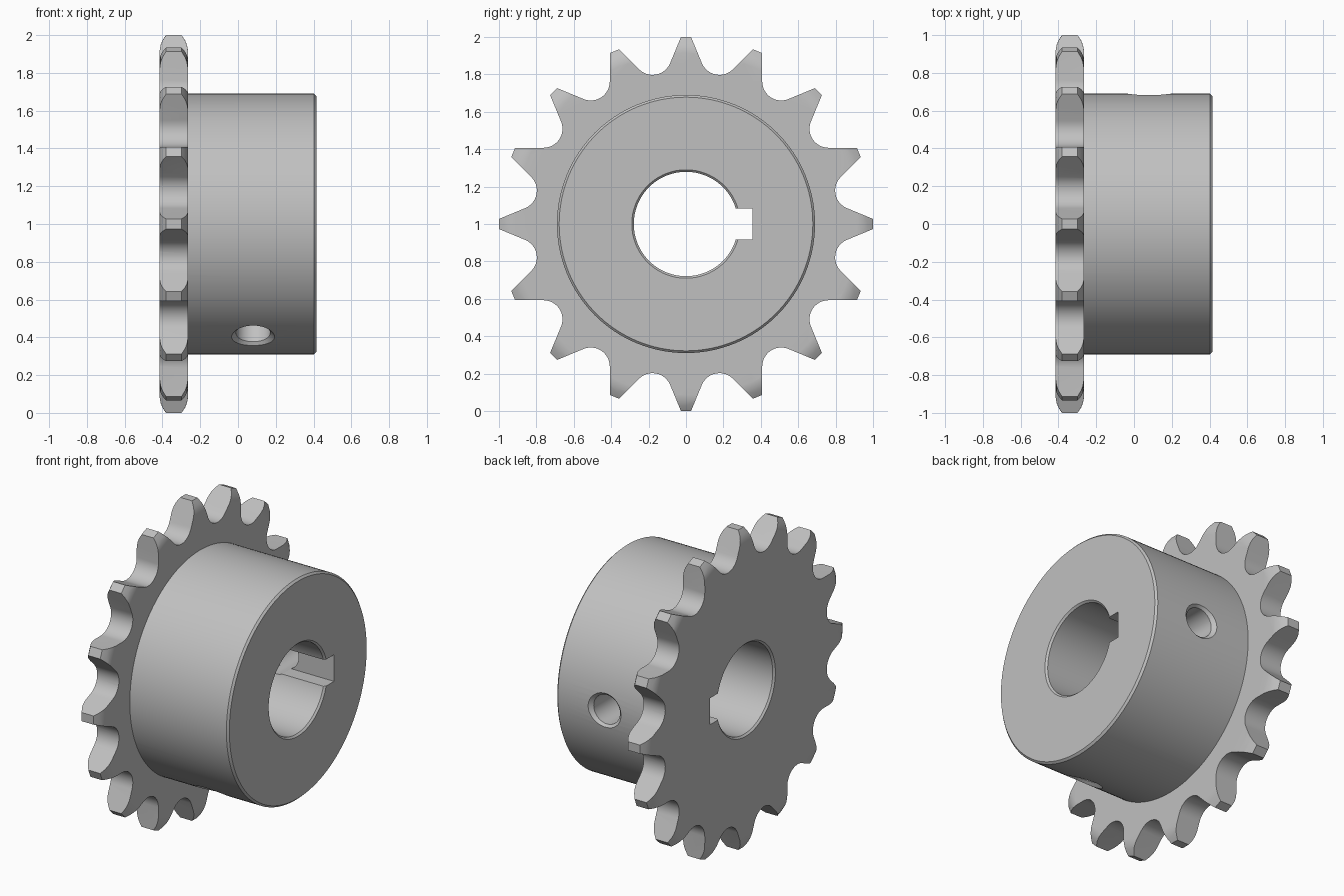
import bpy, bmesh
from math import sin, cos, pi, radians
from mathutils import Matrix, Vector

if "Cube" in bpy.data.objects:
    bpy.data.objects.remove(bpy.data.objects["Cube"])

TEETH = 16
X0, X1, X2 = -0.415, -0.265, 0.415   # plate back, plate front, hub end
CENTRE = Matrix.Translation((0, 0, 1))

steel = bpy.data.materials.new("steel grey")
steel.use_nodes = True
grey = (0.53, 0.53, 0.53, 1)
steel.diffuse_color = grey
steel.node_tree.nodes["Principled BSDF"].inputs["Base Color"].default_value = grey


def add_object(name, bm, matrix=Matrix()):
    bmesh.ops.recalc_face_normals(bm, faces=bm.faces)
    bm.transform(CENTRE @ matrix)
    mesh = bpy.data.meshes.new(name)
    bm.to_mesh(mesh)
    bm.free()
    mesh.materials.append(steel)
    obj = bpy.data.objects.new(name, mesh)
    bpy.context.collection.objects.link(obj)
    return obj


def loft(name, rings, matrix=Matrix()):
    """Skin matching closed rings of points and cap both ends."""
    bm = bmesh.new()
    loops = [[bm.verts.new(p) for p in ring] for ring in rings]
    n = len(loops[0])
    for a, b in zip(loops, loops[1:]):
        for i in range(n):
            j = (i + 1) % n
            bm.faces.new((a[i], a[j], b[j], b[i]))
    bm.faces.new(loops[0])
    bm.faces.new(loops[-1])
    return add_object(name, bm, matrix)


def lathe(name, profile, segments=128, matrix=Matrix()):
    """Revolve (x, radius) points about the x axis."""
    turn = [2 * pi * i / segments for i in range(segments)]
    return loft(name, [[(x, r * cos(a), r * sin(a)) for a in turn]
                       for x, r in profile], matrix)


def boolean(target, tool, operation):
    mod = target.modifiers.new(operation.lower(), "BOOLEAN")
    mod.operation, mod.solver, mod.object = operation, "EXACT", tool
    deps = bpy.context.evaluated_depsgraph_get()
    mesh = bpy.data.meshes.new_from_object(target.evaluated_get(deps))
    target.modifiers.clear()
    target.data = mesh
    bpy.data.objects.remove(tool)


# Tooth outline: straight flanks tangent to round roller seats
def tooth_outline():
    points = []
    step = 2 * pi / TEETH
    seat_centre, seat_radius, sweep = 0.917, 0.102, radians(56.25)
    for k in range(TEETH):
        tooth = k * step
        for side in (-0.027, 0.027):
            points.append((cos(tooth) - side * sin(tooth),
                           sin(tooth) + side * cos(tooth)))
        valley = tooth + step / 2
        for i in range(15):
            a = valley + pi + sweep * (1 - 2 * i / 14)
            points.append((seat_centre * cos(valley) + seat_radius * cos(a),
                           seat_centre * sin(valley) + seat_radius * sin(a)))
    return points


outline = tooth_outline()
sprocket = loft("sprocket", [[(x, y, z) for y, z in outline]
                             for x in (X0, X1)])

# Rounded tooth tips
mid = (X0 + X1) / 2
edge = [(0.075, 0.915), (0.0735, 0.93), (0.069, 0.95), (0.06, 0.972), (0.04, 1.002)]
rim = ([(mid - w, r) for w, r in edge] +
       [(mid + w, r) for w, r in reversed(edge)])
boolean(sprocket, lathe("tip_rounder", rim), "INTERSECT")

# Hub with a small chamfer on its end
hub = lathe("hub", [(mid, 0.69), (X2 - 0.012, 0.69), (X2, 0.678)])
boolean(sprocket, hub, "UNION")

# Shaft bore, chamfered at both ends
bore = lathe("bore_cutter", [(X0 - 0.05, 0.34), (X0, 0.29), (X0 + 0.011, 0.279),
                             (X2 - 0.011, 0.279), (X2, 0.29), (X2 + 0.05, 0.34)])
boolean(sprocket, bore, "DIFFERENCE")

# Keyway
keyway = loft("keyway_cutter", [[(x, 0.1, -0.083), (x, 0.355, -0.083),
                                 (x, 0.355, 0.083), (x, 0.1, 0.083)]
                                for x in (-0.6, 0.6)])
boolean(sprocket, keyway, "DIFFERENCE")

# Two countersunk set screw holes, one over the keyway
for angle in (0, 240):
    place = (Matrix.Rotation(radians(angle), 4, "X")
             @ Matrix.Translation((0.08, 0, 0))
             @ Matrix.Rotation(pi / 2, 4, "Z"))
    hole = lathe("set_screw_cutter", [(0.15, 0.091), (0.667, 0.091),
                                      (0.687, 0.111), (0.75, 0.174)], 48, place)
    boolean(sprocket, hole, "DIFFERENCE")

# Smooth shading with sharp edges kept
bpy.ops.object.select_all(action="DESELECT")
sprocket.select_set(True)
bpy.context.view_layer.objects.active = sprocket
bpy.ops.object.shade_smooth_by_angle(angle=radians(20))
